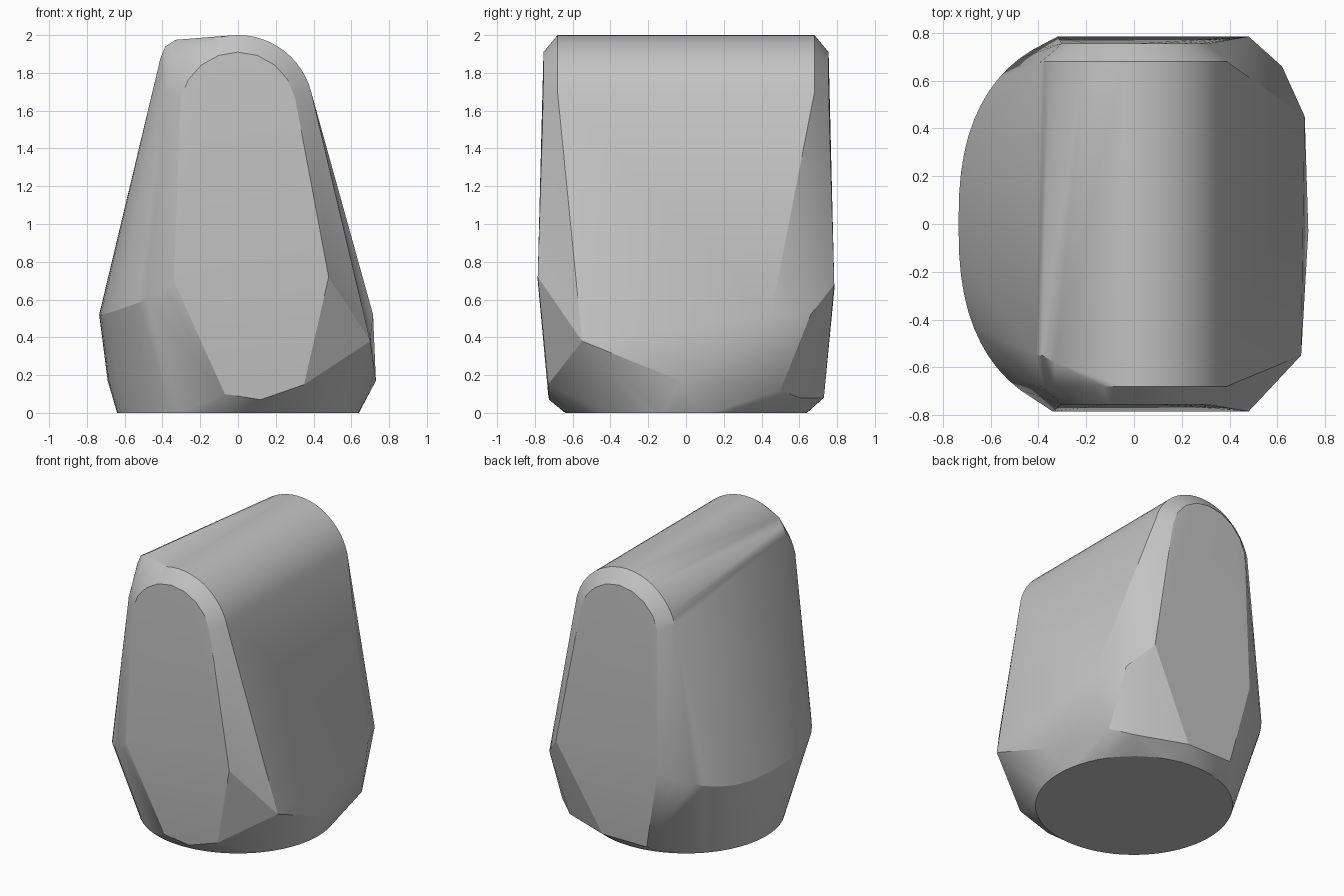
import bpy
import bmesh
from math import cos, sin, pi, radians
from mathutils import Vector

default_cube = bpy.data.objects.get("Cube")
if default_cube:
    bpy.data.objects.remove(default_cube, do_unlink=True)


def make_material(name, rgb):
    material = bpy.data.materials.new(name)
    material.use_nodes = True
    colour = (*rgb, 1.0)
    material.diffuse_color = colour
    material.node_tree.nodes["Principled BSDF"].inputs["Base Color"].default_value = colour
    return material


def arch(radius, y, steps, start=0.0):
    """Half circle arch standing across the body at depth y."""
    centre_height = 1.6
    points = []
    for i in range(steps + 1):
        angle = start + (pi - 2 * start) * i / steps
        points.append((radius * cos(angle), y, centre_height + radius * sin(angle)))
    return points


def base_circle(radius, steps):
    """Flat round foot on the ground."""
    return [(radius * cos(2 * pi * i / steps), radius * sin(2 * pi * i / steps), 0.0)
            for i in range(steps)]


def rounded_flank(width, depth, steps):
    """Widest rim on the right flank, rising towards both ends."""
    points = []
    for i in range(steps + 1):
        angle = radians(-65) + radians(130) * i / steps
        c, s = cos(angle), sin(angle)
        x = -width * abs(c) ** 0.8
        y = depth * abs(s) ** 0.8 * (1 if s > 0 else -1)
        points.append((x, y, 0.52 + 0.15 * abs(s) ** 3))
    return points


def lower_flank(width, steps):
    """Slightly narrower rim close to the ground on the right flank."""
    return [(-width * cos(a), width * sin(a), 0.17)
            for a in (radians(-60 + 120 * i / steps) for i in range(steps + 1))]


def hull_object(name, points, material):
    bm = bmesh.new()
    for point in points:
        bm.verts.new(Vector(point))
    result = bmesh.ops.convex_hull(bm, input=bm.verts[:])
    spare = {v for v in result["geom_interior"] + result["geom_unused"]
             if isinstance(v, bmesh.types.BMVert) and not v.link_faces}
    bmesh.ops.delete(bm, geom=list(spare), context="VERTS")
    bmesh.ops.remove_doubles(bm, verts=bm.verts[:], dist=0.002)
    bmesh.ops.dissolve_limit(bm, angle_limit=radians(1), verts=bm.verts[:], edges=bm.edges[:])
    bmesh.ops.recalc_face_normals(bm, faces=bm.faces[:])
    mesh = bpy.data.meshes.new(name)
    bm.to_mesh(mesh)
    bm.free()
    mesh.materials.append(material)
    obj = bpy.data.objects.new(name, mesh)
    bpy.context.collection.objects.link(obj)
    return obj


# Rounded crest with bevelled ends
points = []
for side in (-1, 1):
    points += arch(0.4, side * 0.68, 24, radians(14))
    points += arch(0.31, side * 0.755, 8, radians(12))

# Squarer shoulder at the front right of the crest
points += [(-0.41, -0.55, 1.88), (-0.385, -0.55, 1.94), (-0.33, -0.58, 1.975)]

# Round foot and smooth right flank
points += base_circle(0.64, 64)
points += rounded_flank(0.735, 0.82, 24)
points += lower_flank(0.69, 16)

# Front face corners
points += [(-0.34, -0.785, 0.7), (0.48, -0.785, 0.72), (0.35, -0.73, 0.15),
           (0.12, -0.725, 0.07), (-0.07, -0.73, 0.1)]

# Back face corners
points += [(-0.32, 0.785, 0.65), (0.48, 0.785, 0.68), (0.15, 0.73, 0.08),
           (-0.2, 0.73, 0.08)]

# Chipped facets of the left flank
points += [(0.7, -0.55, 0.38), (0.73, -0.03, 0.17), (0.715, 0.45, 0.52),
           (0.62, 0.66, 0.52), (0.63, 0.5, 0.12), (0.5, 0.6, 0.08)]

grey = make_material("stone grey", (0.55, 0.55, 0.55))
body = hull_object("stone_body", points, grey)

# Smooth curved areas while the facets stay crisp
bpy.ops.object.select_all(action="DESELECT")
body.select_set(True)
bpy.context.view_layer.objects.active = body
bpy.ops.object.shade_smooth_by_angle(angle=radians(20))
